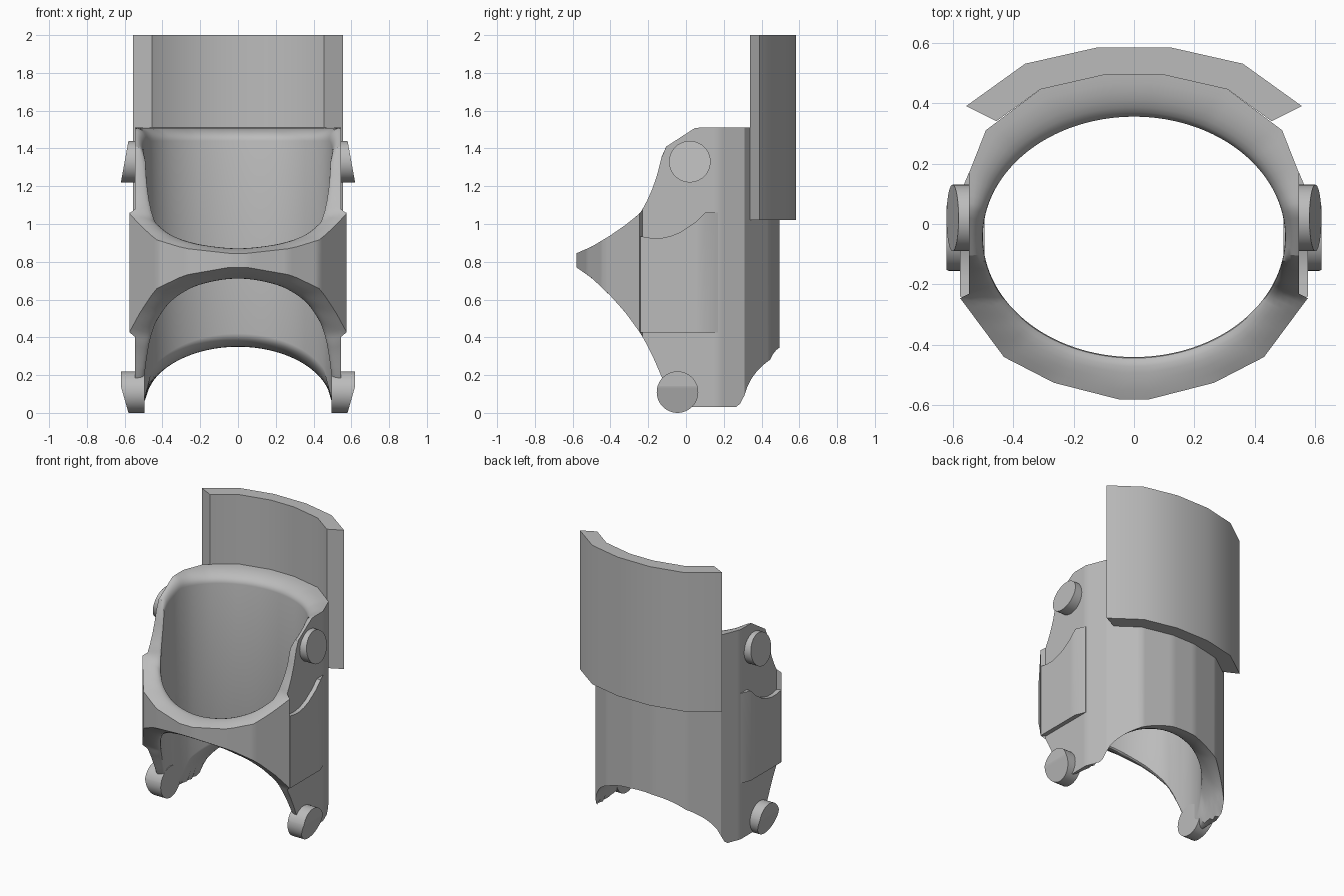
import bpy, bmesh, math
from mathutils import Vector

cube = bpy.data.objects.get("Cube")
if cube:
    bpy.data.objects.remove(cube, do_unlink=True)

grey = bpy.data.materials.new("plain grey")
grey.use_nodes = True
COLOUR = (0.5, 0.5, 0.5, 1)
grey.diffuse_color = COLOUR
grey.node_tree.nodes["Principled BSDF"].inputs["Base Color"].default_value = COLOUR


def loft(name, rings, closed=False, caps=True):
    """Join rings of points into one surface."""
    bm = bmesh.new()
    rows = [[bm.verts.new(p) for p in ring] for ring in rings]
    n = len(rows[0])
    for i in range(len(rows) if closed else len(rows) - 1):
        a, b = rows[i], rows[(i + 1) % len(rows)]
        for j in range(n):
            k = (j + 1) % n
            bm.faces.new((a[j], a[k], b[k], b[j]))
    if caps and not closed:
        bm.faces.new(rows[0])
        bm.faces.new(rows[-1])
    bmesh.ops.remove_doubles(bm, verts=bm.verts, dist=0.0005)
    bmesh.ops.recalc_face_normals(bm, faces=bm.faces)
    mesh = bpy.data.meshes.new(name)
    bm.to_mesh(mesh)
    bm.free()
    mesh.materials.append(grey)
    ob = bpy.data.objects.new(name, mesh)
    bpy.context.collection.objects.link(ob)
    bpy.ops.object.select_all(action='DESELECT')
    bpy.context.view_layer.objects.active = ob
    ob.select_set(True)
    bpy.ops.object.shade_smooth_by_angle(angle=math.radians(30))
    return ob


def interp(points, y):
    """Piecewise linear height at y."""
    if y <= points[0][0]:
        return points[0][1]
    for (y0, z0), (y1, z1) in zip(points, points[1:]):
        if y <= y1:
            return z0 + (z1 - z0) * (y - y0) / (y1 - y0)
    return points[-1][1]


# Side profiles of the upper and lower cut
TOP = [(-.58, .845), (-.5, .88), (-.4, .94), (-.32, .995), (-.24, 1.06),
       (-.2, 1.135), (-.17, 1.205), (-.14, 1.3), (-.12, 1.4), (.05, 1.51)]
BOTTOM = [(-.58, .77), (-.5, .715), (-.4, .62), (-.32, .53), (-.24, .42),
          (-.19, .33), (-.15, .24), (-.12, .17), (-.06, .07), (.02, .03)]


def low(x, y):
    z = interp(BOTTOM, y)
    if y > .02:  # arch at the back
        arch = .32 * math.sqrt(max(0, 1 - (x / .5) ** 2))
        z += arch * min(1, (y - .02) / .1)
    return z


# Sleeve: faceted outside, oval inside, rounded rims
half = [(.05, -.58), (.265, -.525), (.43, -.44), (.575, -.245), (.545, -.23),
        (.545, .17), (.49, .31), (.31, .445), (.09, .495)]
outline = half + [(-x, y) for x, y in reversed(half)]
CENTRE, RX, RY, ROUND, STEPS = -.0425, .5, .3975, .07, 7
rings = []
for (x0, y0), (x1, y1) in zip(outline, outline[1:] + outline[:1]):
    count = max(1, round(math.hypot(x1 - x0, y1 - y0) / .025))
    for i in range(count):
        t = i / count
        outer = Vector((x0 + (x1 - x0) * t, y0 + (y1 - y0) * t))
        a = math.atan2((outer.y - CENTRE) / RY, outer.x / RX)
        inner = Vector((RX * math.cos(a), CENTRE + RY * math.sin(a)))
        upper, lower = [], []
        for k in range(STEPS + 1):
            b = k / STEPS * math.pi / 2
            p = outer.lerp(inner, math.sin(b))
            drop = ROUND * (1 - math.cos(b))
            upper.append((p.x, p.y, interp(TOP, p.y) - drop))
            lower.append((p.x, p.y, low(p.x, p.y) + drop))
        rings.append(upper + lower[::-1])
loft("sleeve", rings, closed=True)

# Back plate
inside = [(.455, .34), (.31, .445), (.09, .495)]
outside = [(.555, .39), (.36, .53), (.125, .583)]
pairs = list(zip(inside, outside))
pairs += [((-a[0], a[1]), (-b[0], b[1])) for a, b in reversed(pairs)]
loft("back_plate", [[(*a, 1.02), (*b, 1.02), (*b, 2), (*a, 2)] for a, b in pairs])


def pin(name, side, y, z, x_in, x_out, kink=None):
    """Round pin with a slanted outer face, x_out gives its reach by height."""
    r = .11
    angles = [math.pi * i / 20 for i in range(21)]
    if kink:
        angles = sorted(angles + [math.acos((kink - z) / r)])
    rows = []
    for a in angles:
        h, pz = r * math.sin(a), z + r * math.cos(a)
        xo = side * interp(x_out, pz)
        xi = side * x_in
        rows.append([(xi, y - h, pz), (xo, y - h, pz), (xo, y + h, pz), (xi, y + h, pz)])
    loft(name, rows, caps=False)


# Side panels and pins, mirrored
PANEL = [(-.24, .935), (-.18, .925), (-.13, .925), (-.08, .937), (-.03, .957),
         (.05, 1.01), (.1, 1.06), (.17, 1.06)]
for label, side in (("left", 1), ("right", -1)):
    rows = []
    for y, top in PANEL:
        xi, xo = side * .53, side * (.575 if y < .15 else .546)
        rows.append([(xi, y, .425), (xo, y, .425), (xo, y, top), (xi, y, top)])
    loft(label + "_side_panel", rows)
    pin(label + "_upper_pin", side, .02, 1.33, .52, [(1.22, .62), (1.44, .58)])
    pin(label + "_lower_pin", side, -.045, .11, .495, [(0, .58), (.14, .62)], kink=.14)
